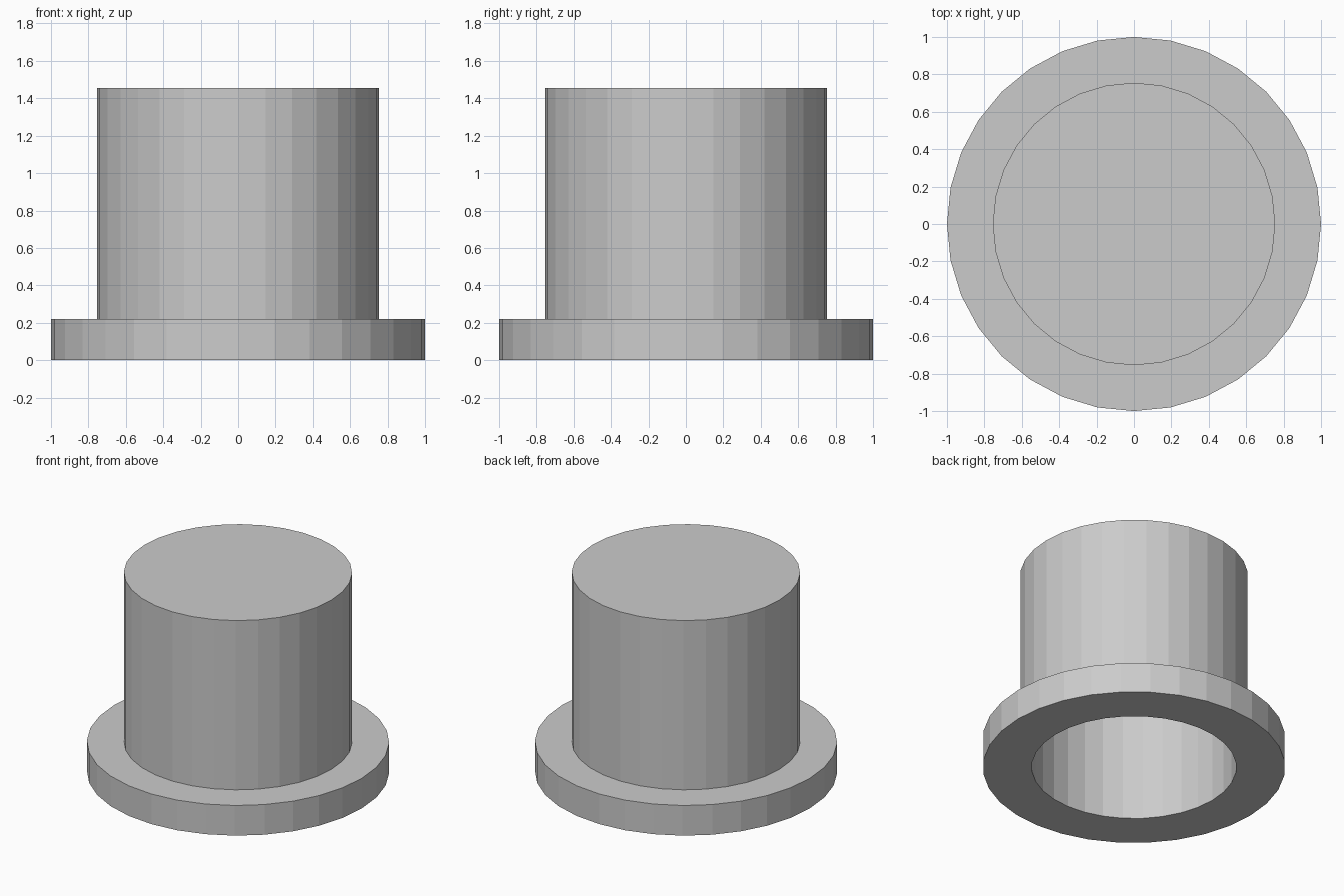
import bpy
import bmesh
from math import cos, sin, tau

SIDES = 32

cube = bpy.data.objects.get("Cube")
if cube:
    bpy.data.objects.remove(cube, do_unlink=True)

# Plain grey material
grey = bpy.data.materials.new("light_grey")
grey.use_nodes = True
colour = (0.6, 0.6, 0.6, 1)
grey.diffuse_color = colour
grey.node_tree.nodes["Principled BSDF"].inputs["Base Color"].default_value = colour


def lathe(name, profile):
    """Turn a (radius, height) profile around z and close both ends that remain."""
    bm = bmesh.new()
    rings = [[bm.verts.new((r * cos(tau * i / SIDES), r * sin(tau * i / SIDES), z))
              for i in range(SIDES)] for r, z in profile]
    for low, high in zip(rings, rings[1:]):
        for i in range(SIDES):
            j = (i + 1) % SIDES
            bm.faces.new((low[i], low[j], high[j], high[i]))
    for ring in (rings[0], rings[-1]):
        bm.faces.new(ring)
    bmesh.ops.recalc_face_normals(bm, faces=bm.faces)
    mesh = bpy.data.meshes.new(name)
    bm.to_mesh(mesh)
    bm.free()
    mesh.materials.append(grey)
    obj = bpy.data.objects.new(name, mesh)
    bpy.context.collection.objects.link(obj)
    return obj


# Hollow cap: cavity ceiling, bore, flange, outer wall, closed top
lathe("flanged_cap", [
    (0.677, 1.38),
    (0.677, 0.0),
    (1.0, 0.0),
    (1.0, 0.22),
    (0.755, 0.22),
    (0.755, 1.455),
])
